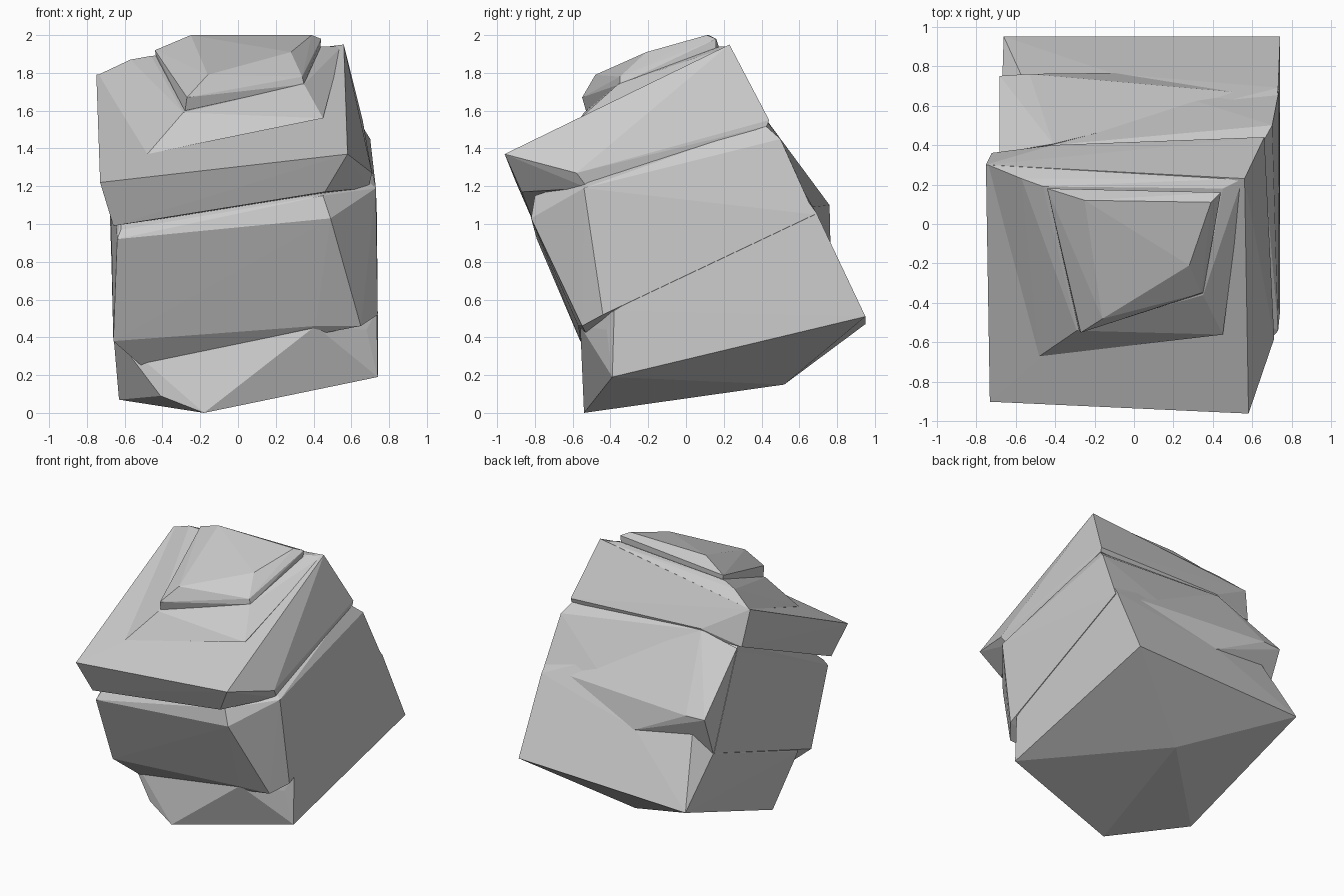
import bpy, bmesh


def chunk(name, points):
    """Flat-faced stone piece: convex hull around its corner points."""
    bm = bmesh.new()
    for p in points:
        bm.verts.new(p)
    bmesh.ops.convex_hull(bm, input=bm.verts[:])
    bmesh.ops.delete(bm, geom=[v for v in bm.verts if not v.link_faces], context='VERTS')
    bmesh.ops.recalc_face_normals(bm, faces=bm.faces[:])
    me = bpy.data.meshes.new(name)
    bm.to_mesh(me)
    bm.free()
    ob = bpy.data.objects.new(name, me)
    bpy.context.collection.objects.link(ob)
    return ob


# Foot of the rock, with a tooth underneath and the long back edge
base = chunk("rock", [
    (.74, -.39, .19), (-.18, -.54, 0), (-.63, -.14, .07), (-.41, -.47, .09),
    (.41, -.56, .46), (.68, -.42, .44), (.74, .95, .51), (-.66, .95, .47),
    (.06, .52, .15), (-.67, .63, .80), (-.10, .76, .89), (.73, .69, 1.06),
    (-.50, -.43, .24), (-.66, -.40, .42), (.735, -.38, .54), (-.41, .40, 1.56),
    (.72, .61, 1.17)])

# Main body, with a narrow neck reaching into the slab above
body = chunk("body_block", [
    (-.62, -.76, .97), (-.64, -.79, .92), (.45, -.80, 1.15), (.49, -.82, 1.03),
    (.73, -.54, 1.19), (.65, -.55, .46), (.74, -.44, .52), (.41, -.57, .46),
    (-.50, -.43, .24), (-.66, -.56, .38), (.70, .50, 1.45), (.72, .62, 1.16),
    (-.68, .36, 1.48), (-.10, .755, .89), (-.67, .62, .80),
    (.735, .68, 1.05), (.65, .41, 1.53), (.66, -.50, 1.25), (-.67, .33, 1.52),
    (-.62, -.65, 1.06), (-.41, .40, 1.58)])

# Bulge on the back left corner, hanging over a notch
bulge = chunk("back_bulge", [
    (-.68, .75, 1.10), (-.53, .76, 1.10), (-.67, .63, .80), (-.10, .765, .88),
    (-.41, .405, 1.58), (-.68, .36, 1.50), (-.60, .20, 1.20), (.0, .40, 1.10),
    (.60, .66, 1.09)])

# Overhanging tilted slab
slab = chunk("upper_slab", [
    (-.73, -.90, 1.22), (.58, -.96, 1.37), (.56, .23, 1.95), (-.75, .30, 1.79),
    (.66, .44, 1.55), (-.41, .40, 1.59), (-.72, .36, 1.52), (.71, -.58, 1.27),
    (.46, -.87, 1.17), (-.66, -.80, .99), (.69, -.52, 1.19), (.66, .43, 1.52)])

# Low ramp that blends the slab into the cap
ramp = chunk("cap_ramp", [
    (-.48, -.67, 1.37), (.45, -.56, 1.56), (-.29, -.54, 1.59), (.35, -.36, 1.74),
    (.45, .18, 1.94), (-.57, .23, 1.87), (-.46, .19, 1.89), (-.74, .30, 1.79),
    (.55, .23, 1.94), (-.40, .10, 1.50), (.40, .10, 1.60)])

# Stepped cap
cap = chunk("top_cap", [
    (-.25, .12, 2.0), (.39, .11, 2.0), (.44, .16, 1.98), (.28, -.21, 1.91),
    (-.16, -.48, 1.79), (-.27, -.55, 1.67), (.34, -.35, 1.78), (-.44, .18, 1.92),
    (-.28, -.53, 1.60), (.35, -.35, 1.74), (-.40, .17, 1.70), (.42, .15, 1.75)])

# Fuse the pieces into one stone
parts = [body, bulge, slab, ramp, cap]
for p in parts:
    m = base.modifiers.new("fuse", 'BOOLEAN')
    m.operation = 'UNION'
    m.solver = 'EXACT'
    m.object = p
dg = bpy.context.evaluated_depsgraph_get()
dg.update()
fused = bpy.data.meshes.new_from_object(base.evaluated_get(dg))
base.modifiers.clear()
base.data = fused
for p in parts:
    bpy.data.objects.remove(p)
